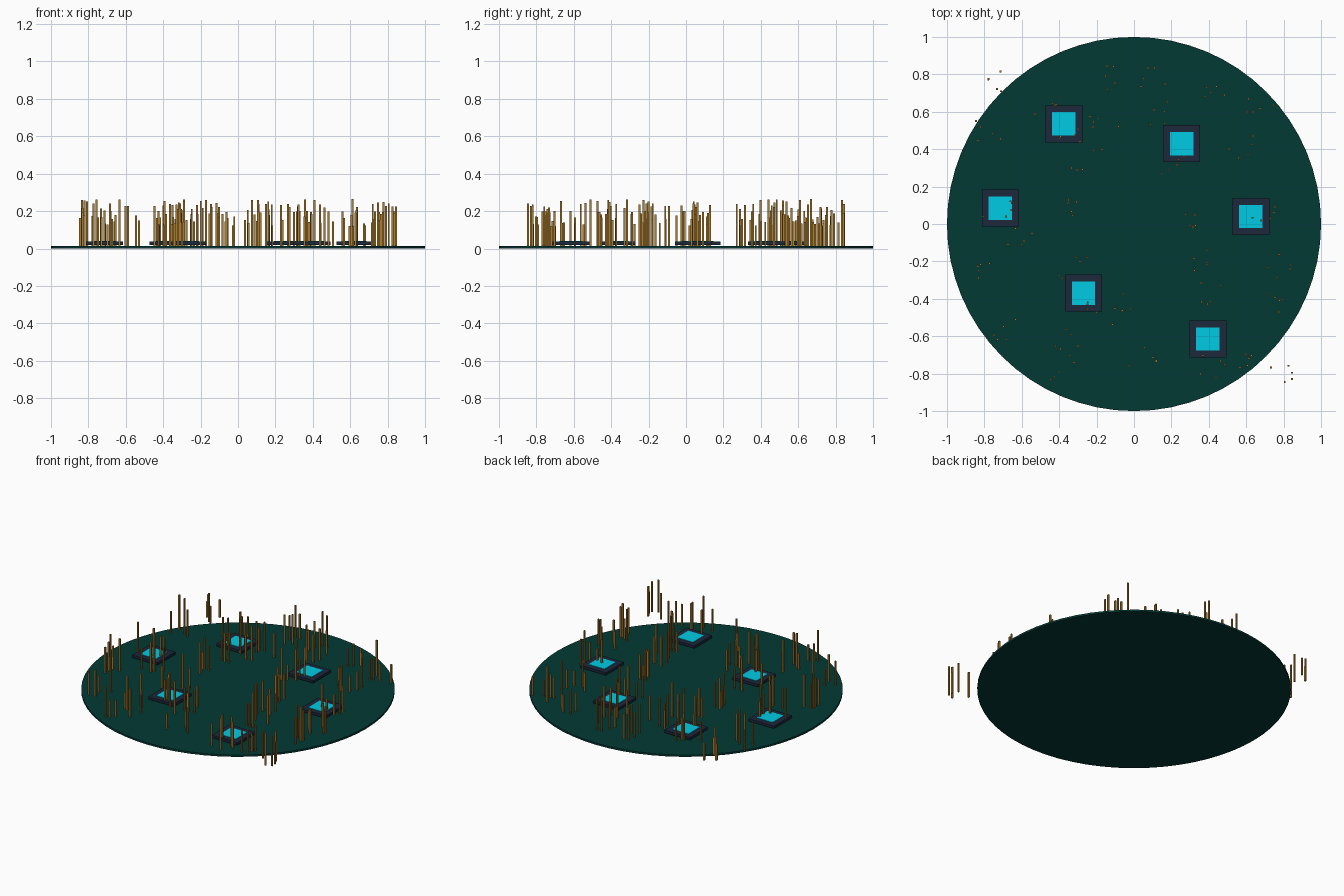
import bpy
import bmesh
import random
from mathutils import Matrix, Vector

random.seed(7)
if "Cube" in bpy.data.objects:
    bpy.data.objects.remove(bpy.data.objects["Cube"])


def make_material(name, red, green, blue):
    material = bpy.data.materials.new(name)
    material.use_nodes = True
    color = (red, green, blue, 1)
    material.diffuse_color = color
    material.node_tree.nodes["Principled BSDF"].inputs["Base Color"].default_value = color
    return material


def finish(bm, name, material):
    mesh = bpy.data.meshes.new(name)
    bm.to_mesh(mesh)
    bm.free()
    mesh.materials.append(material)
    obj = bpy.data.objects.new(name, mesh)
    bpy.context.collection.objects.link(obj)
    return obj


def add_box(bm, x, y, bottom, top, width):
    """Square upright box between two heights."""
    place = Matrix.Translation(Vector((x, y, (bottom + top) / 2)))
    size = Matrix.Diagonal((width, width, top - bottom, 1))
    bmesh.ops.create_cube(bm, size=1, matrix=place @ size)


dark_green = make_material("deep green", 0.001, 0.042, 0.035)
slate = make_material("dark slate", 0.012, 0.021, 0.044)
cyan = make_material("bright cyan", 0.0, 0.6, 0.78)
brown = make_material("reed ochre", 0.42, 0.21, 0.03)

# Round ground disc
GROUND = 0.013
bm = bmesh.new()
bmesh.ops.create_cone(bm, cap_ends=True, segments=64, radius1=1, radius2=1,
                      depth=GROUND, matrix=Matrix.Translation((0, 0, GROUND / 2)))
finish(bm, "ground_disc", dark_green)

# Square pads with a bright panel on top
pads = [(-0.375, 0.535), (0.255, 0.43), (-0.715, 0.085),
        (0.625, 0.04), (-0.27, -0.37), (0.395, -0.615)]
for number, (x, y) in enumerate(pads, start=1):
    bm = bmesh.new()
    add_box(bm, x, y, 0.02, 0.038, 0.198)
    finish(bm, f"pad_frame_{number}", slate)
    bm = bmesh.new()
    add_box(bm, x, y, 0.036, 0.041, 0.125)
    finish(bm, f"pad_panel_{number}", cyan)

# Tufts of thin upright reeds, some standing past the rim
tufts = [(-0.7, 0.77), (-0.77, 0.5), (-0.45, 0.65), (-0.33, 0.47), (-0.17, 0.78),
         (-0.15, 0.58), (0.1, 0.78), (0.13, 0.6), (0.46, 0.75), (0.68, 0.62),
         (0.55, 0.42), (0.18, 0.31), (-0.25, 0.33), (-0.38, 0.07), (-0.74, 0.09),
         (0.67, 0.07), (0.76, -0.22), (0.38, -0.18), (0.28, -0.01), (-0.32, -0.24),
         (-0.77, -0.28), (-0.72, -0.55), (-0.35, -0.62), (-0.17, -0.48), (-0.02, -0.41),
         (0.06, -0.72), (-0.38, -0.77), (0.4, -0.38), (0.65, -0.7), (0.78, -0.78),
         (0.72, -0.42), (0.44, -0.75), (-0.63, -0.05)]
LIMIT = 0.845
bm = bmesh.new()
for tuft_x, tuft_y in tufts:
    for _ in range(5):
        x = max(-LIMIT, min(LIMIT, tuft_x + random.uniform(-0.09, 0.09)))
        y = max(-LIMIT, min(LIMIT, tuft_y + random.uniform(-0.07, 0.07)))
        add_box(bm, x, y, GROUND, random.uniform(0.12, 0.265), 0.01)
finish(bm, "reeds", brown)
